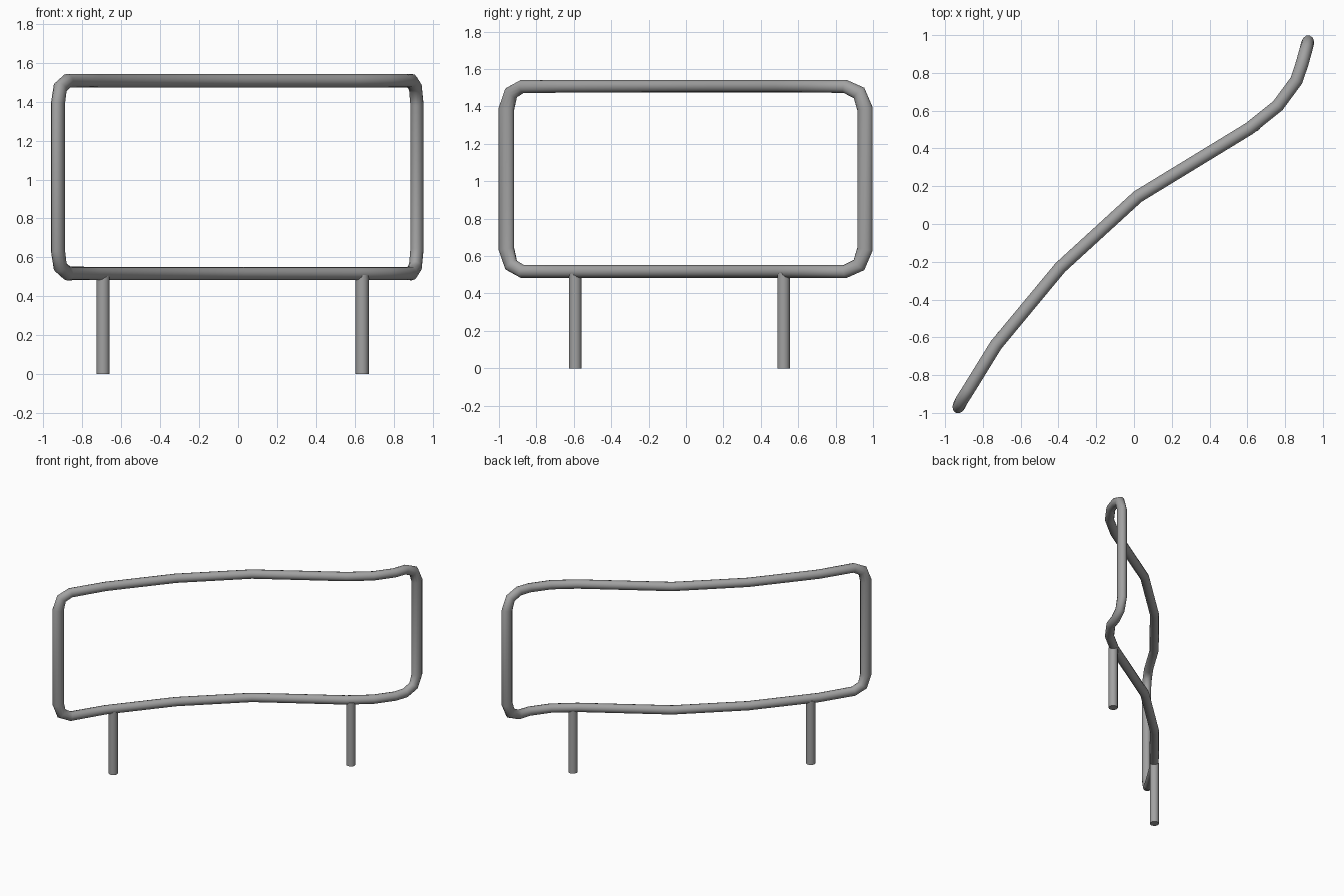
import bpy, bmesh, math
from mathutils import Vector

cube = bpy.data.objects.get("Cube")
if cube:
    bpy.data.objects.remove(cube)

steel = bpy.data.materials.new("grey_steel")
steel.use_nodes = True
colour = (0.36, 0.36, 0.36, 1)
steel.diffuse_color = colour
steel.node_tree.nodes["Principled BSDF"].inputs["Base Color"].default_value = colour

SIDES = 12
RADIUS = 0.034
MID_Z = 1.0125


def finish(name, bm):
    bmesh.ops.recalc_face_normals(bm, faces=bm.faces)
    mesh = bpy.data.meshes.new(name)
    bm.to_mesh(mesh)
    bm.free()
    mesh.materials.append(steel)
    obj = bpy.data.objects.new(name, mesh)
    bpy.context.collection.objects.link(obj)
    bpy.ops.object.select_all(action='DESELECT')
    obj.select_set(True)
    bpy.context.view_layer.objects.active = obj
    bpy.ops.object.shade_smooth_by_angle(angle=math.radians(50))
    return obj


# Upper half of the curved loop: x, y, height above middle, in-plane radius
upper = [
    (-0.925, -0.96, 0.375, 0.044), (-0.913, -0.935, 0.46, 0.040),
    (-0.875, -0.875, 0.495, 0.036), (-0.73, -0.64, 0.495, RADIUS),
    (-0.39, -0.23, 0.495, RADIUS), (0.02, 0.145, 0.495, RADIUS),
    (0.61, 0.505, 0.495, RADIUS), (0.762, 0.627, 0.495, RADIUS),
    (0.86, 0.76, 0.495, RADIUS), (0.89, 0.85, 0.495, 0.036),
    (0.911, 0.925, 0.46, 0.040), (0.919, 0.957, 0.375, 0.043),
]

# Horizontal normal of the plan curve at each point
plan = [Vector((x, y, 0)) for x, y, _, _ in upper]
normals = []
for i in range(len(plan)):
    before = plan[max(i - 1, 0)]
    after = plan[min(i + 1, len(plan) - 1)]
    a, b = (plan[i] - before).normalized(), (after - plan[i]).normalized()
    t = (a + b).normalized()
    normals.append(Vector((-t.y, t.x, 0)))

# Closed path: along the top, back along the bottom
path = []
for sign in (1, -1):
    half = [(Vector((x, y, MID_Z + sign * h)), s, w)
            for (x, y, h, w), s in zip(upper, normals)]
    path += half[::sign]

# Frame tube with mitred rings
bm = bmesh.new()
rings = []
count = len(path)
for i, (p, side, width) in enumerate(path):
    back = (p - path[i - 1][0]).normalized()
    ahead = (path[(i + 1) % count][0] - p).normalized()
    across = (back + ahead).cross(side).normalized()
    ring = []
    for k in range(SIDES):
        ang = math.tau * k / SIDES
        ring.append(bm.verts.new(p + side * RADIUS * math.cos(ang)
                                 + across * width * math.sin(ang)))
    rings.append(ring)
for i in range(count):
    r, q = rings[i], rings[(i + 1) % count]
    for k in range(SIDES):
        m = (k + 1) % SIDES
        bm.faces.new((r[k], r[m], q[m], q[k]))
finish("frame_loop", bm)

# Support posts running up into the lower rail
POST_HEIGHT = 0.51
for name, x, y in (("right_post", -0.693, -0.592), ("left_post", 0.638, 0.522)):
    bm = bmesh.new()
    bmesh.ops.create_cone(bm, cap_ends=True, segments=SIDES, radius1=RADIUS,
                          radius2=RADIUS, depth=POST_HEIGHT)
    bmesh.ops.translate(bm, verts=bm.verts, vec=(x, y, POST_HEIGHT / 2))
    finish(name, bm)
